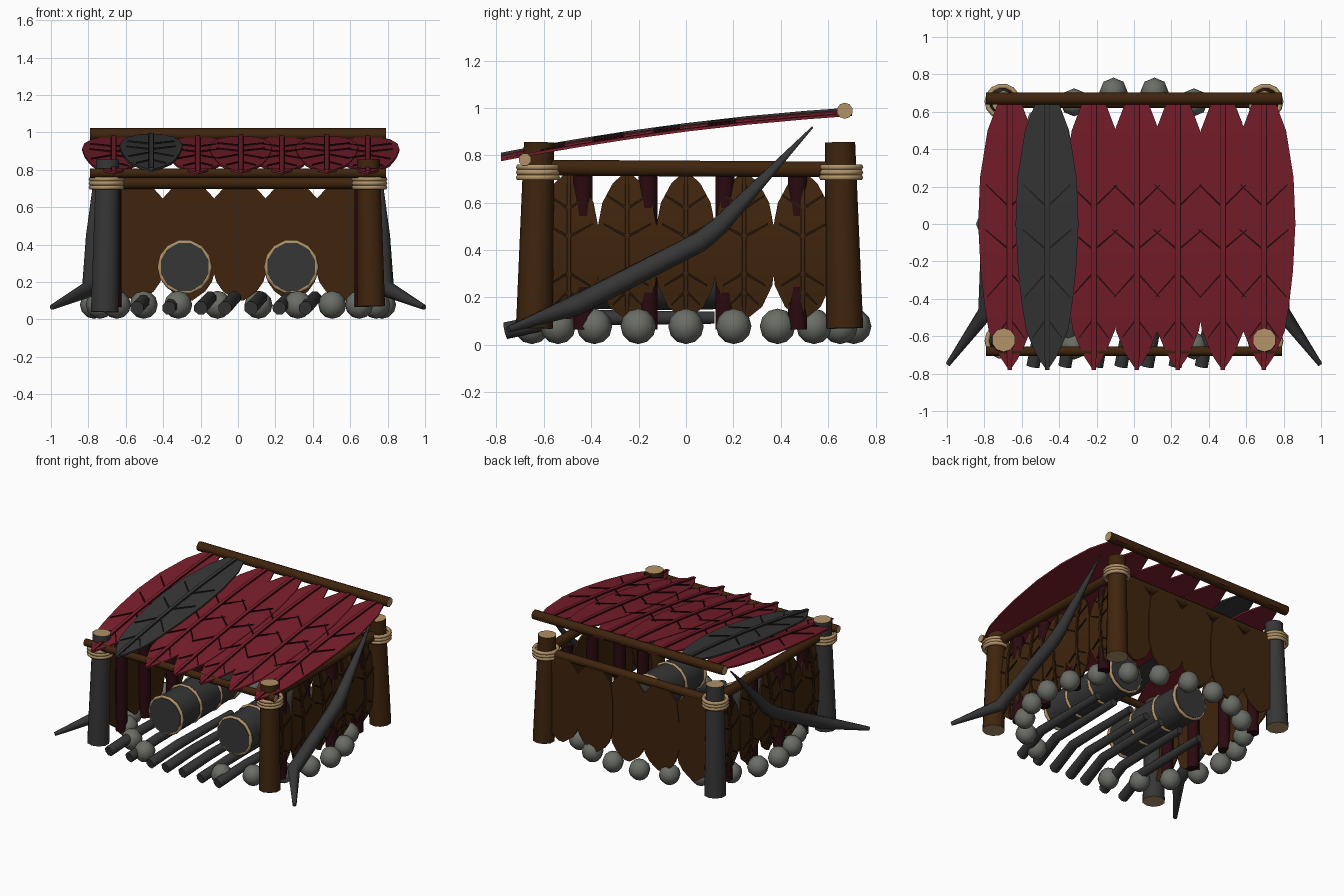
import bpy, bmesh, math
from mathutils import Vector

if "Cube" in bpy.data.objects:
    bpy.data.objects.remove(bpy.data.objects["Cube"])

def material(name, rgb):
    m = bpy.data.materials.new(name)
    m.diffuse_color = (*rgb, 1)
    m.use_nodes = True
    m.node_tree.nodes["Principled BSDF"].inputs["Base Color"].default_value = m.diffuse_color
    return m

RED = material("red_leaf", (.190, .013, .024))
DARK_RED = material("dark_red", (.023, .003, .005))
BROWN = material("brown_wood", (.050, .018, .004))
DARK_BROWN = material("dark_brown", (.020, .008, .003))
GREY = material("dark_grey", (.037, .037, .037))
BLACK = material("charcoal", (.014, .014, .014))
TAN = material("tan_wood_and_rope", (.44, .285, .135))
STONE = material("stone_grey", (.145, .152, .132))

def finish(name, bm, mats, angle=50):
    bmesh.ops.recalc_face_normals(bm, faces=bm.faces[:])
    me = bpy.data.meshes.new(name)
    bm.to_mesh(me)
    bm.free()
    for m in mats:
        me.materials.append(m)
    me.shade_smooth()
    me.set_sharp_from_angle(angle=math.radians(angle))
    ob = bpy.data.objects.new(name, me)
    bpy.context.collection.objects.link(ob)
    return ob

def tube(name, pts, radii, n, mat, cap=None):
    """Faceted tube along a path; caps may have their own colour."""
    bm = bmesh.new()
    pts = [Vector(p) for p in pts]
    rings = []
    for i, p in enumerate(pts):
        t = (pts[min(i + 1, len(pts) - 1)] - pts[max(i - 1, 0)]).normalized()
        ref = Vector((0, 1, 0)) if abs(t.z) > .8 else Vector((0, 0, 1))
        a = t.cross(ref).normalized()
        b = a.cross(t)
        rings.append([bm.verts.new(p + radii[i] * (a * math.cos(k) + b * math.sin(k)))
                      for k in (math.tau * (j + .5) / n for j in range(n))])
    for r, s in zip(rings, rings[1:]):
        for j in range(n):
            bm.faces.new((r[j], r[(j + 1) % n], s[(j + 1) % n], s[j]))
    for r in (rings[0], rings[-1]):
        bm.faces.new(r).material_index = 1 if cap else 0
    return finish(name, bm, [mat, cap] if cap else [mat])

def hoop(name, centre, major, minor, axis):
    """Rope ring around z or y."""
    bm = bmesh.new()
    n, m = 14, 6
    c = Vector(centre)
    grid = []
    for i in range(n):
        a = math.tau * i / n
        row = []
        for j in range(m):
            b = math.tau * j / m
            r = major + minor * math.cos(b)
            x, y, h = r * math.cos(a), r * math.sin(a), minor * math.sin(b)
            row.append(bm.verts.new(c + Vector((x, y, h) if axis == 'z' else (x, h, y))))
        grid.append(row)
    for i in range(n):
        for j in range(m):
            k, l = (i + 1) % n, (j + 1) % m
            bm.faces.new((grid[i][j], grid[k][j], grid[k][l], grid[i][l]))
    finish(name, bm, [TAN], 80)

def leaf(name, prof, place, mat, vein_mat, veins=(), rib=.012, thick=.012):
    """Pointed slab leaf with raised midrib and thin vein plates; place(u, v, w) -> point."""
    bm = bmesh.new()

    def slab(rows, w0, w1, index=0):
        lo = [[bm.verts.new(place(u, v, w0)) for u, v in r] for r in rows]
        hi = [[bm.verts.new(place(u, v, w1)) for u, v in r] for r in rows]
        made = []
        for i in range(len(rows) - 1):
            for g in (lo, hi):
                made.append(bm.faces.new((g[i][0], g[i][1], g[i + 1][1], g[i + 1][0])))
            for s in (0, 1):
                made.append(bm.faces.new((lo[i][s], lo[i + 1][s], hi[i + 1][s], hi[i][s])))
        for i in (0, -1):
            made.append(bm.faces.new((lo[i][0], lo[i][1], hi[i][1], hi[i][0])))
        for f in made:
            f.material_index = index

    slab([((u, -h), (u, h)) for u, h in prof], 0, thick)
    if veins:
        slab([((u, -rib), (u, rib)) for u, h in prof], thick, thick + .010)
        slab([((u, -rib - .004), (u, rib + .004)) for u, h in prof[1:-1]], thick, thick + .003, 1)
    for u, du, reach in veins:
        for s in (-1, 1):
            slab([((u - .007, s * rib), (u + .007, s * rib)),
                  ((u + du - .004, s * reach), (u + du + .004, s * reach))],
                 thick, thick + .007, 1)
    finish(name, bm, [mat, vein_mat], 30)

# Corner posts with rope lashings: left pair grey, right pair brown
for sx, side, mat in ((-1, "left", GREY), (1, "right", BROWN)):
    for y, end in ((-.64, "front"), (.67, "back")):
        tube(f"{end}_{side}_post", [(sx * .712, y, .04 if sx < 0 else .07), (sx * .697, y + (.02 if y < 0 else -.02), .855)],
             [.078, .064], 10, mat, TAN)
        for i in range(3):
            hoop(f"{end}_{side}_rope_{i}", (sx * .703, y + (.015 if y < 0 else -.015), .706 + .022 * i), .083, .013, 'z')
    tube(f"{side}_side_beam", [(sx * .70, -.63, .748), (sx * .70, .66, .740)], [.036, .036], 8, BROWN, TAN)
    # Curved tusk leaning along the side
    tube(f"{side}_tusk", [(sx * .995, -.75, .065), (sx * .79, -.47, .165), (sx * .77, .06, .435),
                          (sx * .765, .14, .50), (sx * .745, .535, .92)],
         [.014, .046, .046, .042, .004], 8, GREY)

# Cross beams
tube("back_wall_beam", [(-.70, .65, .728), (.70, .65, .728)], [.032] * 2, 8, BROWN, TAN)
tube("front_roof_beam", [(-.79, -.68, .782), (.79, -.68, .782)], [.027] * 2, 8, BROWN, TAN)
tube("back_roof_beam", [(-.79, .67, .988), (.79, .67, .988)], [.034] * 2, 10, BROWN, TAN)

# Roof leaves, second one grey
def roof_z(y):
    return .900 + .125 * y - .045 * y * y

ROOF = [(.70, .045), (.64, .065), (.5, .118), (.25, .158), (0, .168), (-.25, .155),
        (-.45, .132), (-.57, .112), (-.66, .075), (-.72, .045), (-.78, .004)]
ROOF_VEINS = [(.10, .11, .125), (-.13, .10, .13), (-.27, -.12, .12), (-.52, -.09, .08)]
for i, x in enumerate((-.665, -.465, -.215, .015, .235, .475, .695)):
    lift = .014 if i == 1 else .004 * (i % 2)
    leaf(f"roof_leaf_{i}", ROOF, lambda u, v, w, x=x, lift=lift: Vector((x + v, u, roof_z(u) + w + lift)),
         GREY if i == 1 else RED, BLACK if i == 1 else DARK_RED, ROOF_VEINS)

# Side wall leaves, bowed outwards, and straight dark slats that cross them
SIDE = [(.72, .02), (.68, .062), (.60, .105), (.48, .128), (.36, .132), (.25, .118), (.16, .075), (.11, .012)]
SIDE_VEINS = [(.58, .05, .085), (.46, .05, .10), (.30, -.05, .09), (.22, -.05, .06)]
for sx, side in ((-1, "left"), (1, "right")):
    for i in range(5):
        leaf(f"{side}_wall_leaf_{i}", SIDE,
             lambda u, v, w, sx=sx, i=i: Vector((sx * (.70 - .42 * (u - .40) ** 2 + w + .004 * (i % 2)),
                                                 -.495 + .247 * i + v, u)),
             BROWN, DARK_BROWN, SIDE_VEINS, rib=.008)
    for i, y in enumerate((-.435, -.16, .165, .47)):
        tube(f"{side}_slat_{i}", [(sx * .662, y, .065), (sx * .662, y, .72)], [.043, .043], 8, DARK_RED)

# Back wall leaves
BACK = [(.72, .07), (.69, .098), (.645, .139), (.5, .155), (.3, .155), (.2, .125), (.15, .09), (.10, .02)]
for i in range(5):
    leaf(f"back_wall_leaf_{i}", BACK,
         lambda u, v, w, i=i: Vector((-.54 + .275 * i + v, .668 + w + .005 * (i % 2), u)),
         BROWN, DARK_BROWN)

# Ring of stones, open at the front
for i in range(22):
    a = math.tau * i / 22
    if math.sin(a) < -.95:
        continue
    bm = bmesh.new()
    bmesh.ops.create_uvsphere(bm, u_segments=8, v_segments=6, radius=.075)
    bmesh.ops.translate(bm, verts=bm.verts[:], vec=(.77 * math.cos(a), .715 * math.sin(a), .078))
    finish(f"stone_{i}", bm, [STONE])

# Bent floor poles
for i, x in enumerate((-.54, -.37, -.20, -.07, .07, .22, .36)):
    tube(f"floor_pole_{i}", [(x, -.76, .06), (x + .05, -.50, .115), (x + .06, .12, .115)],
         [.038, .036, .028], 8, GREY)

# Two barrels with rope hoops
for sx, side in ((-1, "left"), (1, "right")):
    x = sx * .285
    tube(f"{side}_barrel", [(x, -.46, .28), (x, -.10, .28), (x, .26, .28)], [.132, .138, .132], 12, GREY)
    for i, y in enumerate((-.445, -.22, .02, .245)):
        hoop(f"{side}_barrel_hoop_{i}", (x, y, .28), .134, .013, 'y')
